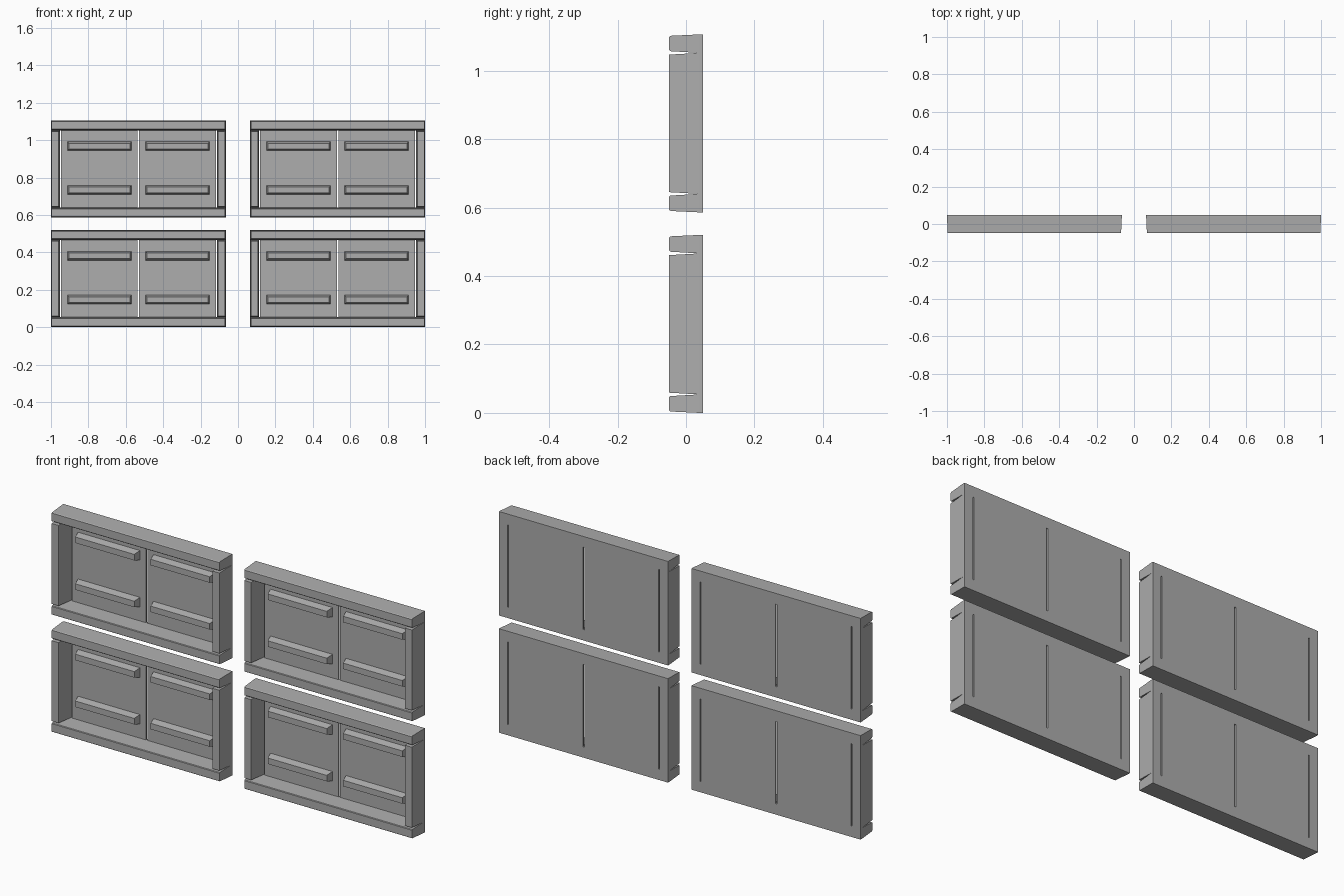
import bpy, bmesh

if "Cube" in bpy.data.objects:
    bpy.data.objects.remove(bpy.data.objects["Cube"])

W, H = 0.4675, 0.52          # half width and height of one panel
BACK, SHEET, FRONT = 0.049, 0.039, -0.049
RAIL = 0.054                 # rail height at the back sheet

grey = bpy.data.materials.new("light grey")
grey.diffuse_color = (0.42, 0.42, 0.42, 1)
grey.use_nodes = True
grey.node_tree.nodes["Principled BSDF"].inputs["Base Color"].default_value = grey.diffuse_color


def finish(bm, name):
    bmesh.ops.recalc_face_normals(bm, faces=bm.faces)
    me = bpy.data.meshes.new(name)
    bm.to_mesh(me)
    bm.free()
    me.materials.append(grey)
    return me


def tapered(name, back, front, y0, y1):
    """Block between two x/z rectangles (x0, x1, z0, z1) at depths y0 and y1."""
    bm = bmesh.new()
    rings = []
    for (xa, xb, za, zb), y in ((back, y0), (front, y1)):
        rings.append([bm.verts.new((x, y, z)) for x, z in
                      ((xa, za), (xb, za), (xb, zb), (xa, zb))])
    a, b = rings
    bm.faces.new(a)
    bm.faces.new(b)
    for i in range(4):
        j = (i + 1) % 4
        bm.faces.new((a[i], a[j], b[j], b[i]))
    return finish(bm, name)


def back_sheet():
    """Full back sheet with three upright slits cut through it."""
    xs = [-W, -0.420, -0.414, -0.004, 0.004, 0.414, 0.420, W]
    zs = [0, RAIL, H - RAIL, H]
    bm = bmesh.new()
    v = [[bm.verts.new((x, BACK, z)) for z in zs] for x in xs]
    for i in range(7):
        for k in range(3):
            if k == 1 and i in (1, 3, 5):
                continue
            bm.faces.new((v[i][k], v[i + 1][k], v[i + 1][k + 1], v[i][k + 1]))
    ext = bmesh.ops.extrude_face_region(bm, geom=bm.faces[:], use_keep_orig=True)
    for e in ext["geom"]:
        if isinstance(e, bmesh.types.BMVert):
            e.co.y = SHEET
    return finish(bm, "back_sheet")


def rail(name, flip):
    """Horizontal edge rail: side profile swept across the panel."""
    prof = [(SHEET, 0.0), (-0.045, 0.004), (FRONT, 0.007), (FRONT, 0.046),
            (-0.046, 0.049), (SHEET, RAIL)]
    bm = bmesh.new()
    ends = []
    for s in (-1, 1):
        ends.append([bm.verts.new((s * (W - 0.004 * (SHEET - y) / 0.088), y,
                                   H - z if flip else z)) for y, z in prof])
    a, b = ends
    bm.faces.new(a)
    bm.faces.new(b)
    for i in range(len(prof)):
        j = (i + 1) % len(prof)
        bm.faces.new((a[i], a[j], b[j], b[i]))
    return finish(bm, name)


# Parts of one panel
parts = [back_sheet(), rail("bottom_rail", False), rail("top_rail", True)]
for s, side in ((-1, "left"), (1, "right")):
    # Upright edge stile
    parts.append(tapered(side + "_stile",
                         (s * 0.420, s * W, RAIL, H - RAIL),
                         (s * 0.426, s * (W - 0.004), 0.059, H - 0.059),
                         SHEET, FRONT))
    # Two raised bars on each half
    for z, lvl in ((0.148, "lower"), (0.382, "upper")):
        parts.append(tapered(f"{side}_{lvl}_bar",
                             (s * 0.0375, s * 0.38, z - 0.024, z + 0.024),
                             (s * 0.0455, s * 0.372, z - 0.015, z + 0.015),
                             SHEET, 0.006))

# Four panels in a two by two grid
for x in (-0.5325, 0.5325):
    for z in (0, 0.586):
        for me in parts:
            ob = bpy.data.objects.new(me.name, me)
            ob.location = (x, 0, z)
            bpy.context.collection.objects.link(ob)
